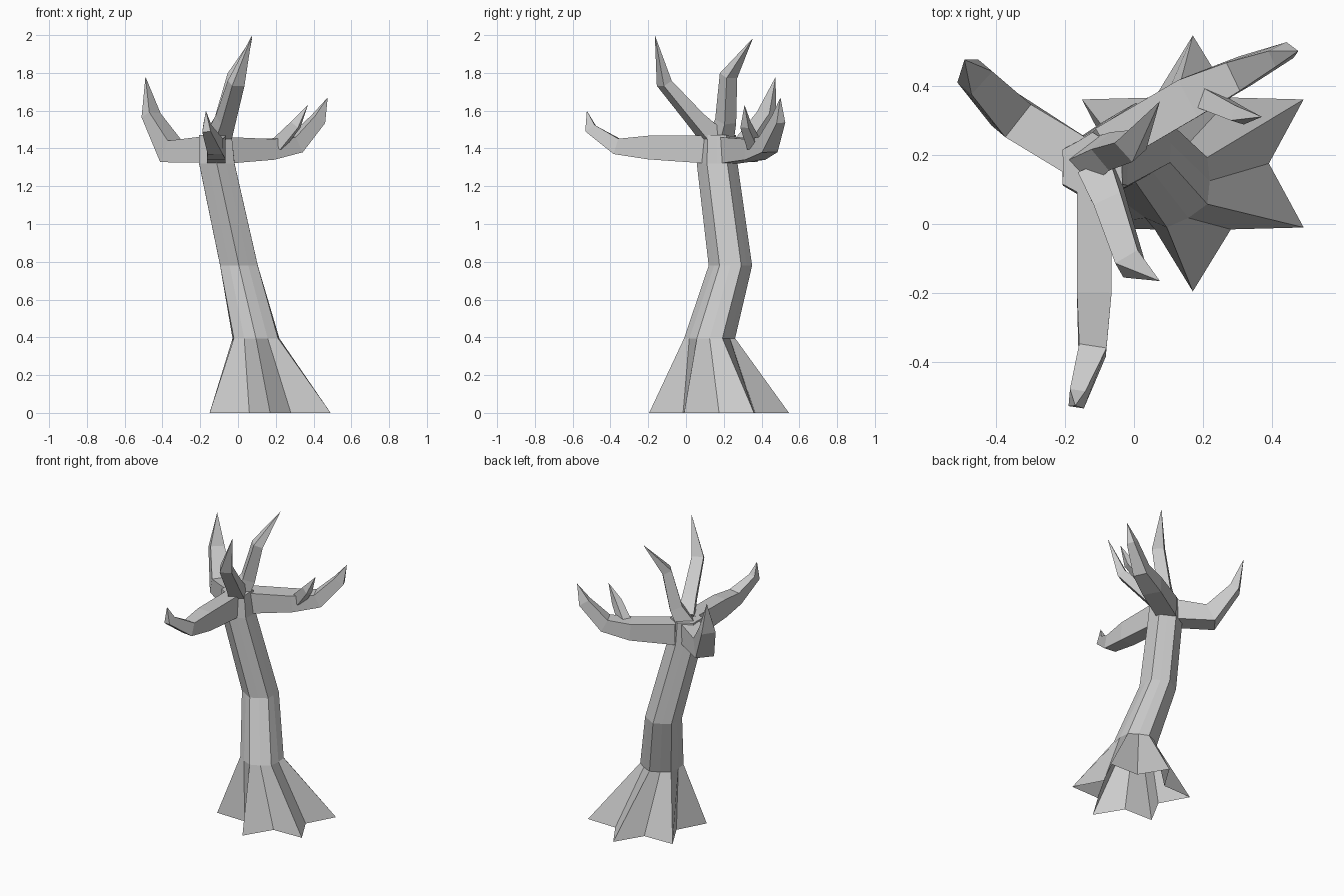
import bpy, math
from mathutils import Vector


def make(name, verts, faces):
    mesh = bpy.data.meshes.new(name)
    mesh.from_pydata([tuple(v) for v in verts], [], faces)
    mesh.update()
    obj = bpy.data.objects.new(name, mesh)
    bpy.context.collection.objects.link(obj)
    return obj


def bridge(rings, n):
    return [(r * n + i, r * n + (i + 1) % n, (r + 1) * n + (i + 1) % n, (r + 1) * n + i)
            for r in range(rings - 1) for i in range(n)]


def limb(name, sections, tip):
    """Rectangular tapering limb: sections are (x, y, z, width, height)."""
    pts = [Vector(s[:3]) for s in sections] + [Vector(tip)]
    run = pts[-1] - pts[0]
    side = Vector((run.y, -run.x, 0)).normalized()
    verts = []
    for i, s in enumerate(sections):
        t = (pts[i + 1] - pts[i]).normalized()
        if i:
            t += (pts[i] - pts[i - 1]).normalized()
        sd = (side - t.normalized() * side.dot(t.normalized())).normalized()
        up = sd.cross(t).normalized()
        for a, b in ((-1, -1), (1, -1), (1, 1), (-1, 1)):
            verts.append(pts[i] + sd * a * s[3] / 2 + up * b * s[4] / 2)
    n = len(sections)
    faces = bridge(n, 4)
    verts.append(pts[-1])
    last = (n - 1) * 4
    faces += [(last + i, last + (i + 1) % 4, n * 4) for i in range(4)]
    faces.append((3, 2, 1, 0))
    return make(name, verts, faces)


# Trunk with flared star-shaped roots, open underneath: (x, y, z, ridge radius, valley radius)
rings = [(0.17, 0.175, 0.0, 0.37, 0.22),
         (0.095, 0.125, 0.395, 0.135, 0.124),
         (0.005, 0.235, 0.78, 0.115, 0.10),
         (-0.112, 0.165, 1.32, 0.108, 0.094),
         (-0.12, 0.165, 1.47, 0.10, 0.085)]
verts = []
for x, y, z, ra, rb in rings:
    for i in range(12):
        a = math.radians(30 * i)
        r = ra if i % 2 else rb
        verts.append((x + r * math.cos(a), y + r * math.sin(a), z))
top = (len(rings) - 1) * 12
make("trunk", verts, bridge(len(rings), 12) + [tuple(range(top, top + 12))])

# Side branches
limb("front_branch", [(-0.115, 0.12, 1.395, 0.10, 0.15), (-0.115, -0.20, 1.405, 0.10, 0.125),
                      (-0.12, -0.365, 1.41, 0.08, 0.085), (-0.165, -0.505, 1.505, 0.045, 0.06)],
     (-0.17, -0.525, 1.60))
limb("left_branch", [(-0.14, 0.18, 1.395, 0.12, 0.14), (-0.355, 0.315, 1.385, 0.12, 0.125),
                     (-0.46, 0.425, 1.575, 0.09, 0.06)],
     (-0.49, 0.475, 1.78))
limb("right_branch", [(-0.08, 0.225, 1.39, 0.12, 0.14), (0.16, 0.365, 1.395, 0.12, 0.11),
                      (0.305, 0.435, 1.42, 0.09, 0.09), (0.425, 0.49, 1.555, 0.05, 0.07)],
     (0.475, 0.50, 1.67))

# Small fork on the right branch
limb("right_fork", [(0.21, 0.36, 1.42, 0.06, 0.07), (0.305, 0.315, 1.525, 0.045, 0.05)],
     (0.37, 0.31, 1.63))

# Upright branches
limb("upright_front_branch", [(-0.10, 0.14, 1.46, 0.10, 0.10), (-0.065, 0.05, 1.555, 0.085, 0.075),
                              (-0.01, -0.115, 1.745, 0.075, 0.055)],
     (0.075, -0.165, 2.0))
limb("upright_back_branch", [(-0.12, 0.18, 1.44, 0.10, 0.11), (-0.07, 0.21, 1.545, 0.08, 0.08),
                             (-0.01, 0.225, 1.785, 0.075, 0.06)],
     (0.075, 0.355, 1.985))
